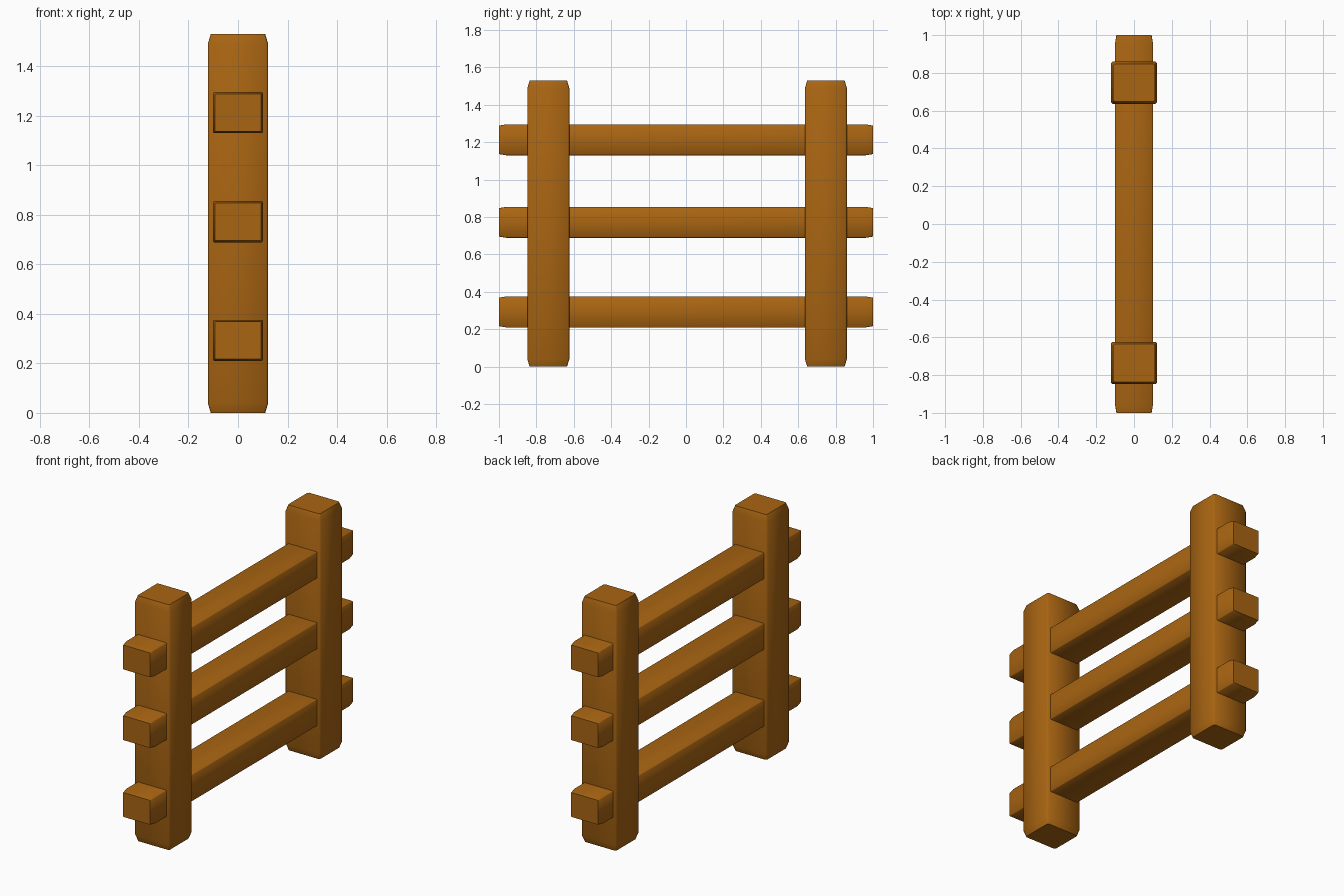
import bpy, bmesh
from mathutils import Matrix

if "Cube" in bpy.data.objects:
    bpy.data.objects.remove(bpy.data.objects["Cube"])

wood = bpy.data.materials.new("wood")
wood.diffuse_color = (0.40, 0.13, 0.006, 1)
wood.use_nodes = True
wood.node_tree.nodes["Principled BSDF"].inputs["Base Color"].default_value = wood.diffuse_color


def beam(name, size, location, axis, taper=0.04, inset=0.012, round_edge=0.008):
    """Squared timber along local z with eased edges and slightly tapered ends."""
    sx, sy, length = (s / 2 for s in size)
    levels = [(-length, inset), (-length + taper, 0), (length - taper, 0), (length, inset)]
    bm = bmesh.new()
    rings = []
    for z, d in levels:
        x, y, r = sx - d, sy - d, round_edge
        section = [(x, -y + r), (x, y - r), (x - r, y), (-x + r, y),
                   (-x, y - r), (-x, -y + r), (-x + r, -y), (x - r, -y)]
        rings.append([bm.verts.new((px, py, z)) for px, py in section])
    for low, high in zip(rings, rings[1:]):
        for i in range(8):
            j = (i + 1) % 8
            bm.faces.new((low[i], low[j], high[j], high[i]))
    bm.faces.new(rings[0][::-1])
    bm.faces.new(rings[-1])
    if axis == 'Y':
        bm.transform(Matrix.Rotation(-1.5707963, 4, 'X'))
    mesh = bpy.data.meshes.new(name)
    bm.to_mesh(mesh)
    bm.free()
    mesh.materials.append(wood)
    obj = bpy.data.objects.new(name, mesh)
    obj.location = location
    bpy.context.collection.objects.link(obj)
    bpy.ops.object.select_all(action='DESELECT')
    obj.select_set(True)
    bpy.context.view_layer.objects.active = obj
    bpy.ops.object.shade_smooth_by_angle(angle=1.05)


# Upright posts
for name, y in (("front_post", -0.736), ("back_post", 0.748)):
    beam(name, (0.244, 0.224, 1.53), (0, y, 0.765), 'Z')

# Horizontal rails passing through both posts
for name, z in (("lower_rail", 0.293), ("middle_rail", 0.772), ("upper_rail", 1.213)):
    beam(name, (0.2, 0.166, 2.0), (0, 0, z), 'Y', inset=0.007, round_edge=0.003)
